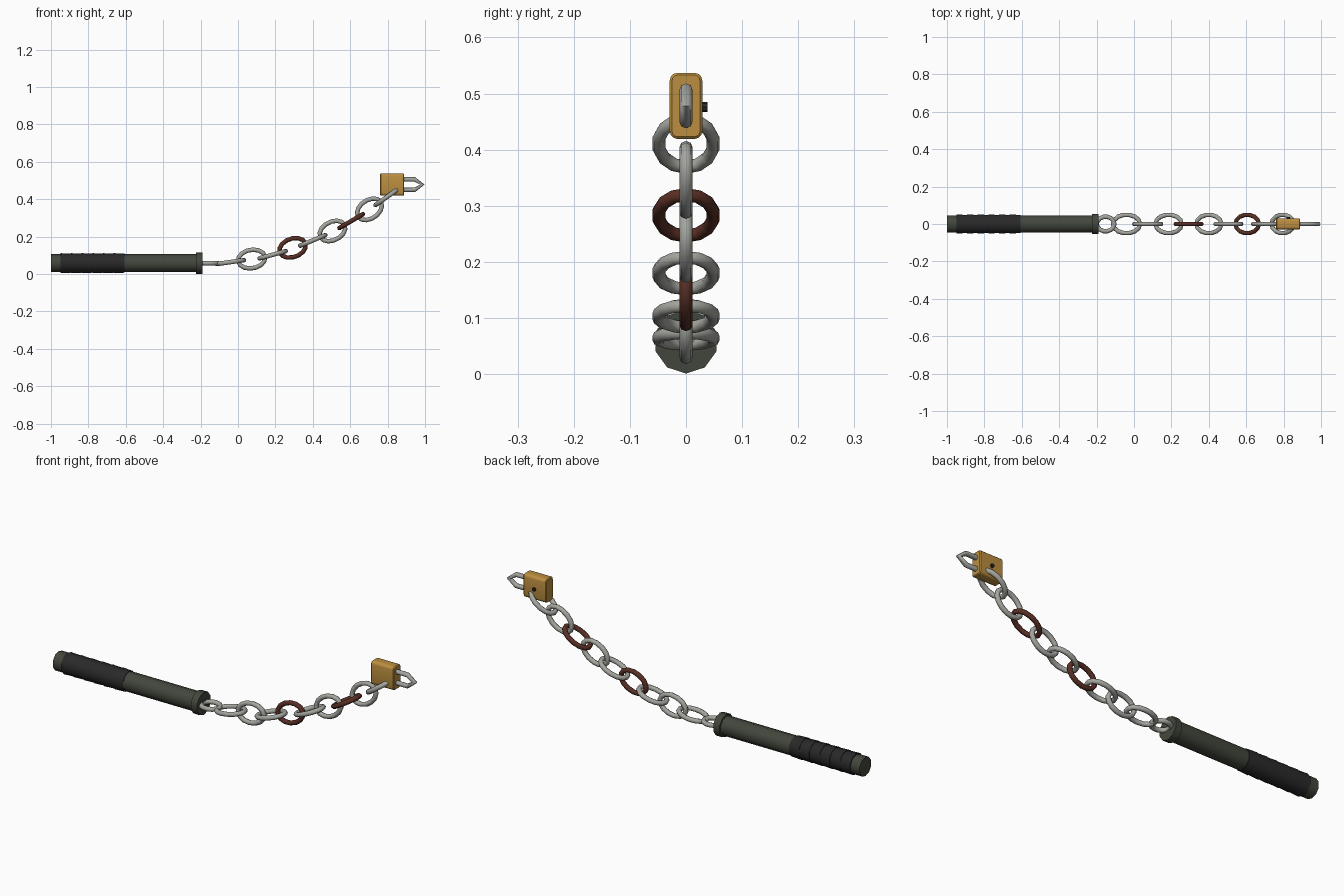
import bpy, bmesh
from math import sin, cos, pi, atan2, radians
from mathutils import Matrix, Vector

if "Cube" in bpy.data.objects:
    bpy.data.objects.remove(bpy.data.objects["Cube"])

def material(name, rgb):
    m = bpy.data.materials.new(name)
    m.diffuse_color = (*rgb, 1)
    m.use_nodes = True
    m.node_tree.nodes["Principled BSDF"].inputs["Base Color"].default_value = m.diffuse_color
    return m

GREEN = material("painted_steel", (0.055, 0.062, 0.045))
BLACK = material("tape", (0.022, 0.022, 0.022))
STEEL = material("steel", (0.38, 0.38, 0.35))
RUST = material("rust", (0.10, 0.028, 0.018))
BRASS = material("brass", (0.50, 0.27, 0.05))

def finish(bm, name, mat, angle=40):
    bmesh.ops.recalc_face_normals(bm, faces=bm.faces)
    me = bpy.data.meshes.new(name)
    bm.to_mesh(me)
    bm.free()
    ob = bpy.data.objects.new(name, me)
    bpy.context.collection.objects.link(ob)
    me.materials.append(mat)
    bpy.ops.object.select_all(action='DESELECT')
    ob.select_set(True)
    bpy.context.view_layer.objects.active = ob
    bpy.ops.object.shade_smooth_by_angle(angle=radians(angle))
    return ob

def lathe_x(name, profile, z, mat, sides=10):
    """Solid of revolution about the x direction from (x, radius) pairs."""
    bm = bmesh.new()
    rings = [[bm.verts.new((x, r * sin(2 * pi * i / sides), z - r * cos(2 * pi * i / sides)))
              for i in range(sides)] for x, r in profile]
    for a, b in zip(rings, rings[1:]):
        for i in range(sides):
            j = (i + 1) % sides
            bm.faces.new((a[i], a[j], b[j], b[i]))
    bm.faces.new(rings[0])
    bm.faces.new(rings[-1])
    return finish(bm, name, mat)

def sweep(name, pts, r, mat, matrix=Matrix(), closed=True, sides=8):
    """Round wire along a path lying in the local xy plane."""
    bm = bmesh.new()
    n, up, rings = len(pts), Vector((0, 0, 1)), []
    for k in range(n):
        p = Vector((*pts[k], 0))
        a = pts[(k - 1) % n] if closed else pts[max(k - 1, 0)]
        b = pts[(k + 1) % n] if closed else pts[min(k + 1, n - 1)]
        out = Vector((b[1] - a[1], a[0] - b[0], 0)).normalized()
        rings.append([bm.verts.new(p + r * (cos(2 * pi * i / sides) * out + sin(2 * pi * i / sides) * up))
                      for i in range(sides)])
    for k in range(n if closed else n - 1):
        A, B = rings[k], rings[(k + 1) % n]
        for i in range(sides):
            j = (i + 1) % sides
            bm.faces.new((A[i], A[j], B[j], B[i]))
    if not closed:
        bm.faces.new(rings[0])
        bm.faces.new(rings[-1])
    bm.transform(matrix)
    return finish(bm, name, mat, 60)

def ellipse(a, b, n=14):
    return [(a * cos(2 * pi * i / n), b * sin(2 * pi * i / n)) for i in range(n)]

# Handle with collar and tape bands
HZ = 0.058
lathe_x("handle", [(-1.0, 0.048), (-0.2, 0.048)], HZ, GREEN)
lathe_x("handle_collar", [(-0.225, 0.057), (-0.19, 0.057)], HZ, GREEN)
for i in range(6):
    x = -0.95 + i * 0.057
    lathe_x(f"grip_tape_{i + 1}", [(x, 0.0535), (x + 0.057, 0.051)], HZ, BLACK)

# Eye joining handle and chain
sweep("handle_eye", ellipse(0.047, 0.039), 0.012, STEEL, Matrix.Translation((-0.152, 0, HZ)))

# Chain links, alternating flat and upright along a rising curve
centres = [(-0.04, 0.064), (0.073, 0.08), (0.185, 0.103), (0.292, 0.14), (0.40, 0.18),
           (0.505, 0.23), (0.605, 0.283), (0.703, 0.346), (0.795, 0.411)]
for i, (x, z) in enumerate(centres):
    a, b = centres[max(i - 1, 0)], centres[min(i + 1, len(centres) - 1)]
    tilt = atan2(b[1] - a[1], b[0] - a[0])
    m = Matrix.Translation((x, 0, z)) @ Matrix.Rotation(-tilt, 4, 'Y') @ Matrix.Rotation(i % 2 * pi / 2, 4, 'X')
    sweep(f"chain_link_{i + 1}", ellipse(0.073, 0.0495), 0.012, RUST if i in (3, 6) else STEEL, m)

# Padlock body: long edges rounded wide, end edges softened
LZ = 0.478
bm = bmesh.new()
bmesh.ops.create_cube(bm, size=1)
bmesh.ops.scale(bm, vec=(0.128, 0.058, 0.118), verts=bm.verts)
long_edges = [e for e in bm.edges if abs(e.verts[0].co.x - e.verts[1].co.x) > 0.1]
bmesh.ops.bevel(bm, geom=long_edges, offset=0.014, segments=3, profile=0.5, affect='EDGES')
rims = [e for e in bm.edges if abs(e.verts[0].co.x - e.verts[1].co.x) < 0.01]
bmesh.ops.bevel(bm, geom=rims, offset=0.004, segments=1, profile=0.5, affect='EDGES')
bmesh.ops.translate(bm, vec=(0.824, 0, LZ), verts=bm.verts)
finish(bm, "padlock_body", BRASS)

# Padlock shackle and keyhole plug on the back
sweep("padlock_shackle", [(0.86, -0.028), (0.945, -0.028), (0.985, 0), (0.945, 0.028), (0.86, 0.028)],
      0.012, STEEL, Matrix.Translation((0, 0, LZ)) @ Matrix.Rotation(pi / 2, 4, 'X'), closed=False)
bm = bmesh.new()
bmesh.ops.create_cone(bm, cap_ends=True, segments=8, radius1=0.009, radius2=0.009, depth=0.02,
                      matrix=Matrix.Translation((0.824, 0.028, LZ - 0.002)) @ Matrix.Rotation(pi / 2, 4, 'X'))
finish(bm, "keyhole_plug", BLACK)
